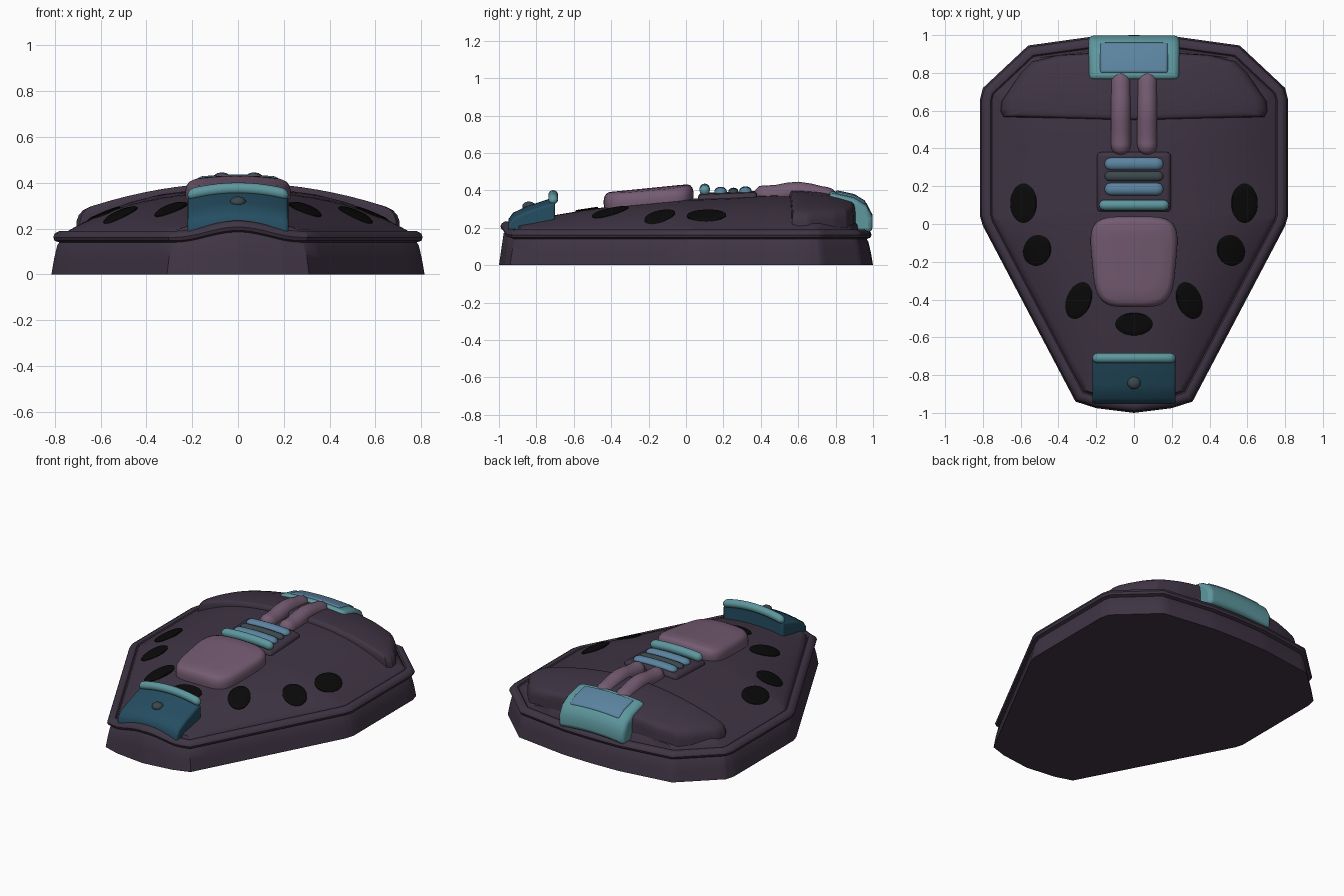
import bpy, bmesh, math
from mathutils import Vector

if "Cube" in bpy.data.objects:
    bpy.data.objects.remove(bpy.data.objects["Cube"])


def material(name, rgb):
    m = bpy.data.materials.new(name)
    m.diffuse_color = (*rgb, 1)
    m.use_nodes = True
    m.node_tree.nodes["Principled BSDF"].inputs["Base Color"].default_value = m.diffuse_color
    return m


PLUM = material("dark plum", (0.050, 0.035, 0.058))
MAUVE = material("mauve", (0.175, 0.105, 0.168))
TEAL = material("teal", (0.11, 0.31, 0.34))
BLUE = material("steel blue", (0.105, 0.23, 0.35))
NAVY = material("deep blue", (0.018, 0.075, 0.12))
BLACK = material("black", (0.003, 0.003, 0.003))
GREY = material("slate grey", (0.045, 0.065, 0.075))


def loft(name, rings, mat, angle=40, bevel=0):
    """Skin a list of equal-length closed rings and cap both ends."""
    bm = bmesh.new()
    vs = [[bm.verts.new(p) for p in r] for r in rings]
    n = len(rings[0])
    for a, b in zip(vs, vs[1:]):
        for i in range(n):
            j = (i + 1) % n
            bm.faces.new((a[i], a[j], b[j], b[i]))
    bm.faces.new(vs[0][::-1])
    bm.faces.new(vs[-1])
    bmesh.ops.recalc_face_normals(bm, faces=bm.faces)
    me = bpy.data.meshes.new(name)
    bm.to_mesh(me)
    bm.free()
    me.materials.append(mat)
    ob = bpy.data.objects.new(name, me)
    bpy.context.collection.objects.link(ob)
    if bevel:
        mod = ob.modifiers.new("rounding", 'BEVEL')
        mod.width, mod.segments = bevel, 3
        mod.limit_method, mod.angle_limit = 'ANGLE', math.radians(40)
    bpy.ops.object.select_all(action='DESELECT')
    ob.select_set(True)
    bpy.context.view_layer.objects.active = ob
    bpy.ops.object.shade_smooth_by_angle(angle=math.radians(angle))
    return ob


def interp(t, pts):
    if t <= pts[0][0]:
        return pts[0][1]
    for (a, u), (b, v) in zip(pts, pts[1:]):
        if t <= b:
            return u + (v - u) * (t - a) / (b - a)
    return pts[-1][1]


def mirrored(half):
    return half + [(-x, y) for x, y in half[-2:0:-1]]


def inset(poly, d):
    """Mitred inward offset of a clockwise polygon."""
    out = []
    for i, p in enumerate(poly):
        a, p, b = Vector(poly[i - 1]), Vector(p), Vector(poly[(i + 1) % len(poly)])
        u, v = (p - a).normalized(), (b - p).normalized()
        n1, n2 = Vector((u.y, -u.x)), Vector((v.y, -v.x))
        out.append(tuple(p + (n1 + n2) * d / (1 + n1.dot(n2))))
    return out


def dense(poly, k=8):
    out = []
    for i, a in enumerate(poly):
        b = poly[(i + 1) % len(poly)]
        out += [(a[0] + (b[0] - a[0]) * j / k, a[1] + (b[1] - a[1]) * j / k) for j in range(k)]
    return out


# Surface heights
def wave(x, y):
    if abs(x) > 0.28:
        return 0
    return 0.045 * math.cos(math.pi * x / 0.56) ** 2 * interp(y, [(-0.9, 1), (-0.7, 0)])


CREST = [(-0.94, 0.225), (-0.8, 0.25), (-0.6, 0.285), (-0.3, 0.33), (0, 0.355),
         (0.5, 0.375), (0.75, 0.36), (0.88, 0.27), (0.93, 0.2)]
WIDTH = [(-0.93, 0.25), (0.02, 0.74), (0.69, 0.74), (0.89, 0.53)]


def dome(x, y):
    e = 0.19 + wave(x, y)
    f = max(0, 1 - min(1, abs(x) / interp(y, WIDTH)) ** 2.5)
    return e + max(0, interp(y, CREST) - e) * f


# Base shell: wall, groove, raised lip and domed cover
OUTLINE = mirrored([(0, 1), (0.2, 0.995), (0.56, 0.945), (0.80, 0.72), (0.815, 0.66),
                    (0.815, 0.04), (0.80, -0.01), (0.31, -0.94), (0.2, -0.975), (0, -1)])
rings = []
for d, z, w in [(0, 0, 0), (0.012, 0.07, 0.3), (0.025, 0.125, 1), (0.034, 0.14, 1), (0.014, 0.147, 1),
                (0.008, 0.162, 1), (0.014, 0.178, 1), (0.035, 0.19, 1), (0.055, 0.187, 1),
                (0.062, 0.178, 1), (0.068, 0.187, 1)]:
    rings.append([(x, y, z + w * wave(x, y)) for x, y in dense(inset(OUTLINE, d))])
edge = dense(inset(OUTLINE, 0.073))
for t in (1, 0.97, 0.93, 0.88, 0.82, 0.75, 0.66, 0.56, 0.45, 0.33, 0.2, 0.08, 0.01):
    rings.append([(x * t, 0.1 + (y - 0.1) * t, dome(x * t, 0.1 + (y - 0.1) * t)) for x, y in edge])
loft("body_shell", rings, PLUM)

# Raised rear cover
cover = dense(mirrored([(0, 0.92), (0.40, 0.895), (0.54, 0.86), (0.60, 0.80), (0.70, 0.65),
                        (0.706, 0.60), (0.69, 0.567), (0, 0.548)]))
rings = []
for t, drop in [(1, 0.2), (1, 0.045), (0.985, 0.02), (0.96, 0.006), (0.92, 0), (0.8, 0),
                (0.6, 0), (0.4, 0), (0.2, 0), (0.02, 0)]:
    ring = []
    for x, y in cover:
        x, y = x * t, 0.72 + (y - 0.72) * t
        ring.append((x, y, 0.4 - 0.25 * x * x - 0.6 * max(0, y - 0.6) ** 2 - drop))
    rings.append(ring)
loft("rear_cover", rings, PLUM, 50)


# Dark oval vents lying on the dome
def vent(name, cx, cy, rx, ry, rot):
    c, s = math.cos(rot), math.sin(rot)
    rings = []
    for t, lift in [(1, -0.01), (1, 0.004), (0.93, 0.008), (0.6, 0.008), (0.3, 0.008), (0.02, 0.008)]:
        ring = []
        for i in range(32):
            a = math.tau * i / 32
            u, v = rx * t * math.cos(a), ry * t * math.sin(a)
            x, y = cx + u * c - v * s, cy + u * s + v * c
            ring.append((x, y, dome(x, y) + lift))
        rings.append(ring)
    loft(name, rings, BLACK)


for side, tag in ((1, "right"), (-1, "left")):
    vent("rear_vent_" + tag, side * 0.585, 0.11, 0.07, 0.105, 0)
    vent("middle_vent_" + tag, side * 0.513, -0.14, 0.073, 0.083, side * 0.3)
    vent("front_vent_" + tag, side * 0.293, -0.405, 0.065, 0.102, side * 0.38)
vent("nose_vent", 0, -0.53, 0.1, 0.06, 0)

# Soft central pad
rings = []
for t, drop in [(0.97, 0.14), (1, 0.06), (1, 0.04), (0.98, 0.02), (0.94, 0.007), (0.87, 0), (0.6, 0), (0.3, 0), (0.02, 0)]:
    ring = []
    for i in range(48):
        a = math.tau * i / 48
        c, s = math.cos(a), math.sin(a)
        u, v = (math.copysign(abs(q) ** 0.48, q) for q in (c, s))
        x, y = t * u * (0.222 + 0.022 * v), -0.2 + 0.24 * t * v
        ring.append((x, y, 0.432 - 0.1 * max(0, -y) - 0.35 * x * x - drop))
    rings.append(ring)
loft("centre_pad", rings, MAUVE, 60)


# Side profiles swept across the width, with a crowned top
def sweep(name, prof, hw, mat, bevel=0, crown=0, n=12):
    rings = []
    for i in range(n + 1):
        x = hw * (2 * i / n - 1)
        rings.append([(x, y, z - crown * x * x) for y, z in prof])
    return loft(name, rings, mat, 40, bevel)


sweep("rear_clip", [(0.765, 0.3), (0.765, 0.402), (0.90, 0.372), (0.965, 0.332), (0.997, 0.27),
                    (0.997, 0.19), (0.9, 0.19)], 0.24, TEAL, 0.025, 0.3)
sweep("rear_clip_inlay", [(0.80, 0.36), (0.80, 0.402), (0.90, 0.38), (0.964, 0.341), (0.94, 0.3)],
      0.18, BLUE, 0.012, 0.3)
sweep("front_clip", [(-0.95, 0.19), (-0.95, 0.245), (-0.925, 0.28), (-0.85, 0.315), (-0.70, 0.365),
                     (-0.70, 0.22)], 0.22, NAVY, 0.012, 0.6)
sweep("bar_plate", [(0.065, 0.3), (0.065, 0.385), (0.38, 0.398), (0.38, 0.3)], 0.195, PLUM, 0.02, 0.3)


# Rounded tubes along x or y
def tube(name, pts, r, mat, axis, flat=1.0):
    ends = [(0.0, 0.1), (0.12, 0.5), (0.5, 0.87), (1, 1)]
    path = [Vector(p) for p in pts]
    d0, d1 = (path[1] - path[0]).normalized(), (path[-2] - path[-1]).normalized()
    st = [(path[0] + d0 * r * a, s) for a, s in ends] + [(p, 1) for p in path[1:-1]]
    st += [(path[-1] + d1 * r * a, s) for a, s in reversed(ends)]
    rings = []
    for p, s in st:
        ring = []
        for i in range(16):
            a = math.tau * i / 16
            u, v = r * s * math.cos(a), r * s * math.sin(a) * flat
            ring.append(p + (Vector((0, u, v)) if axis == 'x' else Vector((u, 0, v))))
        rings.append(ring)
    loft(name, rings, mat, 60)


def bar(name, y, z, hw, r, mat, flat=1.0, crown=0.3):
    pts = [(hw * k / 5, y, z - crown * (hw * k / 5) ** 2) for k in range(-5, 6)]
    tube(name, pts, r, mat, 'x', flat)


bar("front_clip_roll", -0.71, 0.375, 0.22, 0.026, TEAL, 1, 0.6)
bar("teal_bar", 0.10, 0.408, 0.185, 0.028, TEAL)
bar("lower_blue_bar", 0.185, 0.396, 0.155, 0.033, BLUE, 0.7)
bar("grey_bar", 0.253, 0.396, 0.155, 0.026, GREY, 0.7)
bar("upper_blue_bar", 0.318, 0.398, 0.155, 0.033, BLUE, 0.7)

# Twin hoses
for x, tag in ((0.07, "right"), (-0.07, "left")):
    tube("hose_" + tag, [(x, y, z - 0.052) for y, z in
                         [(0.365, 0.43), (0.43, 0.425), (0.48, 0.428), (0.54, 0.44), (0.60, 0.445),
                          (0.67, 0.435), (0.73, 0.42), (0.81, 0.41)]], 0.053, MAUVE, 'y')

# Front clip stud
rings = []
for k in range(13):
    a = math.pi * min(max(k / 12, 0.02), 0.98)
    rings.append([(0.035 * math.sin(a) * math.cos(math.tau * i / 20),
                   -0.84 + 0.035 * math.sin(a) * math.sin(math.tau * i / 20),
                   0.315 - 0.025 * math.cos(a)) for i in range(20)])
loft("front_clip_stud", rings, GREY, 60)
